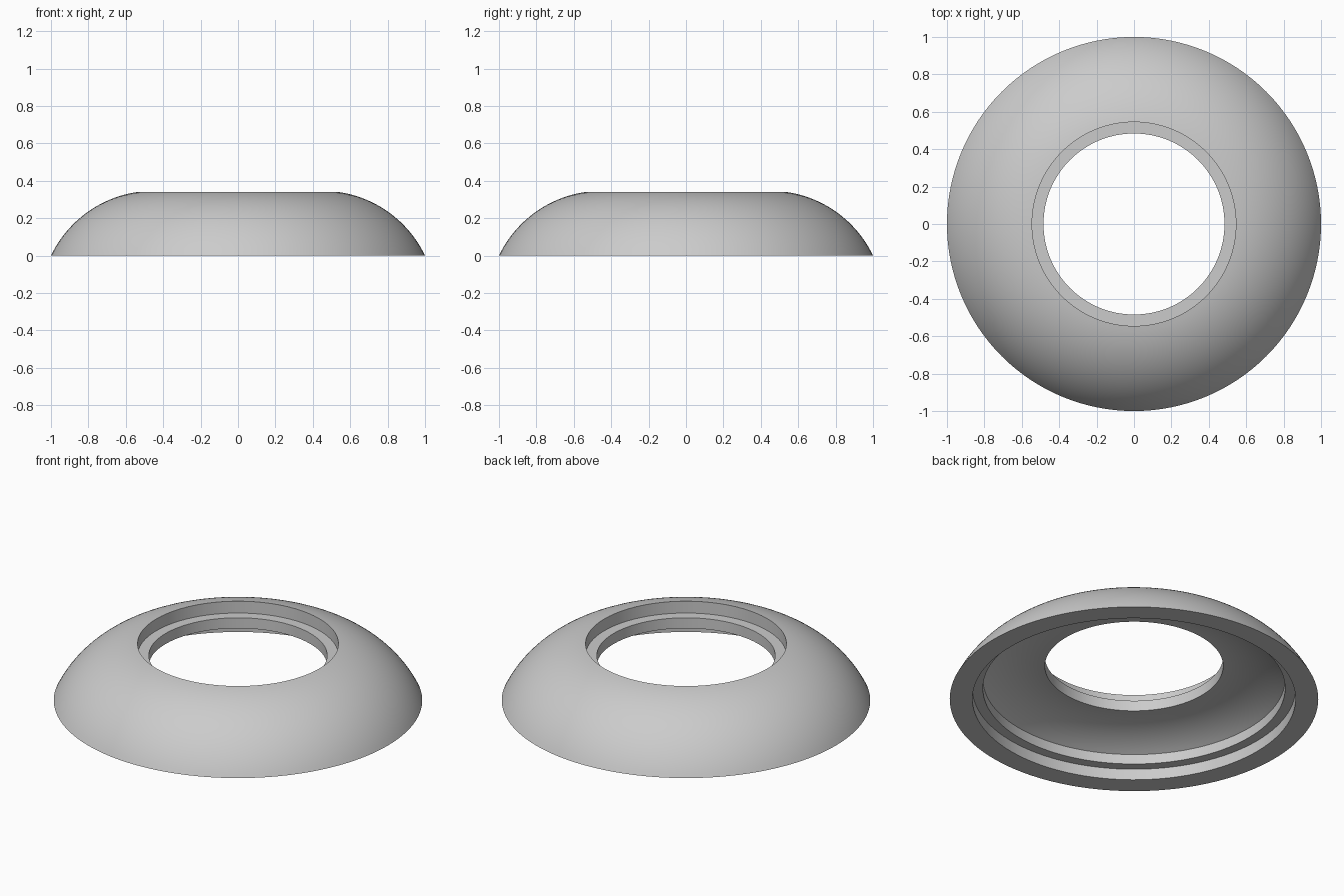
import bpy, bmesh, math

cube = bpy.data.objects.get("Cube")
if cube:
    bpy.data.objects.remove(cube, do_unlink=True)

SEGMENTS = 128

grey = bpy.data.materials.new("plain grey")
grey.use_nodes = True
grey.diffuse_color = (0.6, 0.6, 0.6, 1)
grey.node_tree.nodes["Principled BSDF"].inputs["Base Color"].default_value = (0.6, 0.6, 0.6, 1)


def arc(start, end, cx, steps):
    """Points (radius, height) on a circle through start and end, centred at radius cx."""
    (r0, z0), (r1, z1) = start, end
    cz = ((r0 - cx) ** 2 + z0 ** 2 - (r1 - cx) ** 2 - z1 ** 2) / (2 * (z0 - z1))
    size = math.hypot(r0 - cx, z0 - cz)
    a0 = math.atan2(z0 - cz, r0 - cx)
    a1 = math.atan2(z1 - cz, r1 - cx)
    angles = [a0 + (a1 - a0) * i / steps for i in range(steps + 1)]
    return [(cx + size * math.cos(a), cz + size * math.sin(a)) for a in angles]


# Closed cross-section: domed outside, seat around the hole, hollow stepped underside
profile = arc((1, 0), (0.545, 0.339), 0.45, 24)
profile += [(0.545, 0.268), (0.484, 0.268)]
profile += arc((0.484, 0.205), (0.82, 0.125), 0.52, 16)
profile += [(0.82, 0.066), (0.877, 0.066), (0.877, 0)]

# Revolve the cross-section into the ring
bm = bmesh.new()
verts = [bm.verts.new((r, 0, z)) for r, z in profile]
edges = [bm.edges.new((v, verts[i - 1])) for i, v in enumerate(verts)]
bmesh.ops.spin(bm, geom=verts + edges, cent=(0, 0, 0), axis=(0, 0, 1),
               angle=math.tau, steps=SEGMENTS, use_merge=True)
bmesh.ops.remove_doubles(bm, verts=bm.verts, dist=0.0001)
bmesh.ops.recalc_face_normals(bm, faces=bm.faces)

mesh = bpy.data.meshes.new("domed_ring")
bm.to_mesh(mesh)
bm.free()
mesh.materials.append(grey)
ring = bpy.data.objects.new("domed_ring", mesh)
bpy.context.collection.objects.link(ring)

# Smooth curves with crisp steps
bpy.ops.object.select_all(action='DESELECT')
ring.select_set(True)
bpy.context.view_layer.objects.active = ring
bpy.ops.object.shade_smooth_by_angle(angle=math.radians(30))
